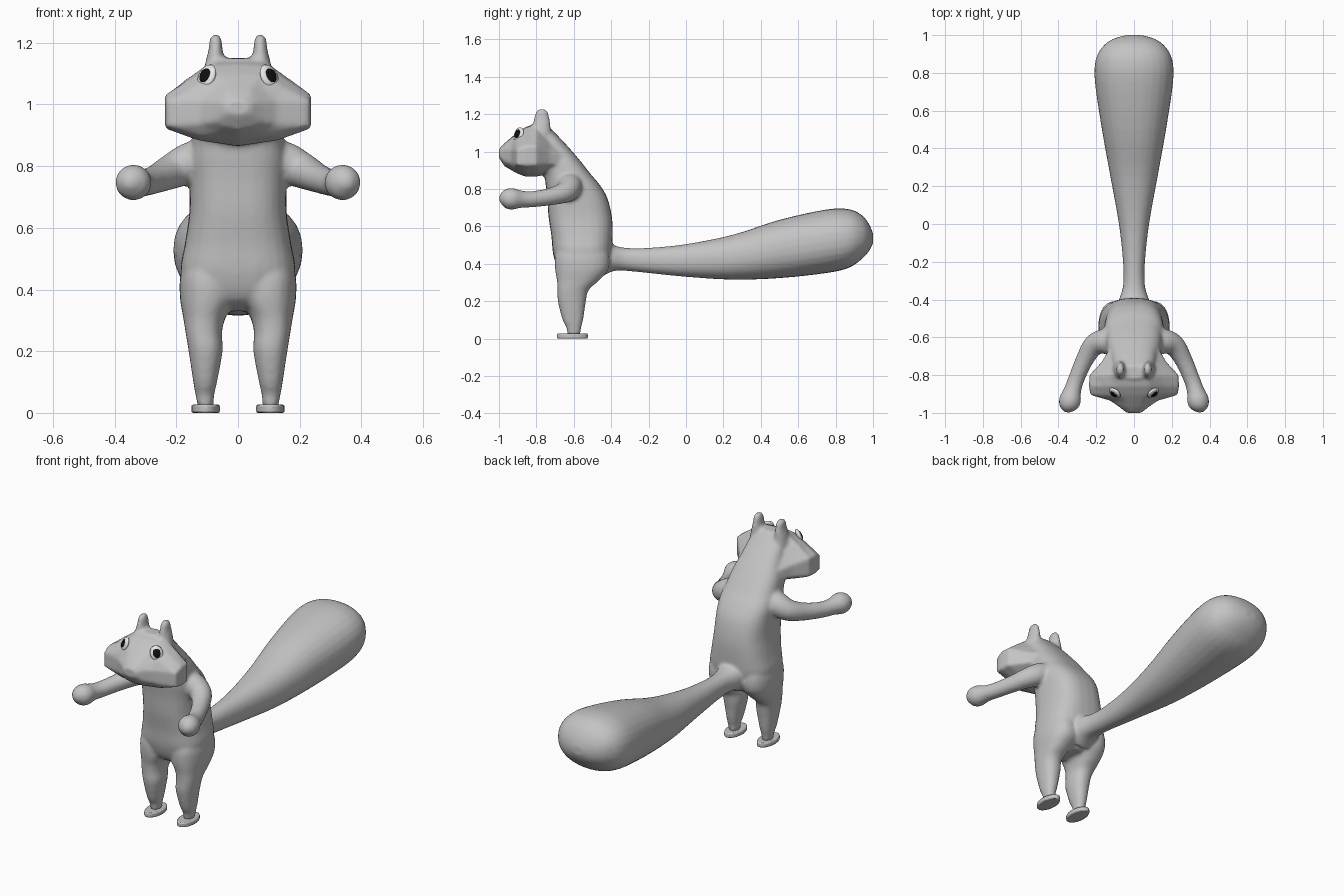
import bpy, bmesh, math
from mathutils import Vector, Matrix

if "Cube" in bpy.data.objects:
    bpy.data.objects.remove(bpy.data.objects["Cube"])


def material(name, rgb):
    m = bpy.data.materials.new(name)
    m.diffuse_color = (*rgb, 1)
    m.use_nodes = True
    m.node_tree.nodes["Principled BSDF"].inputs["Base Color"].default_value = m.diffuse_color
    return m


FUR = material("grey fur", (0.55, 0.55, 0.55))
WHITE = material("eye white", (0.8, 0.8, 0.8))
BLACK = material("pupil black", (0.005, 0.005, 0.005))


def smooth_rows(rows, n=4):
    """Catmull-Rom interpolation of rows of numbers."""
    out = []
    for i in range(len(rows) - 1):
        p = [rows[max(i - 1, 0)], rows[i], rows[i + 1], rows[min(i + 2, len(rows) - 1)]]
        for k in range(n):
            t = k / n
            out.append([0.5 * (2 * b + (c - a) * t + (2 * a - 5 * b + 4 * c - d) * t * t
                               + (3 * b - a - 3 * c + d) * t ** 3) for a, b, c, d in zip(*p)])
    return out + [list(rows[-1])]


def skin(bm, rings):
    """Closed tube through rings of points."""
    loops = [[bm.verts.new(p) for p in r] for r in rings]
    n = len(loops[0])
    for a, b in zip(loops, loops[1:]):
        for i in range(n):
            j = (i + 1) % n
            bm.faces.new((a[i], a[j], b[j], b[i]))
    bm.faces.new(loops[0][::-1])
    bm.faces.new(loops[-1])


def oval(c, u, v, power=2.0, n=28):
    """Superellipse ring around c spanned by u and v."""
    pts = []
    for i in range(n):
        a = 2 * math.pi * i / n
        s, t = math.cos(a), math.sin(a)
        e = 2 / power
        pts.append(Vector(c) + Vector(u) * math.copysign(abs(s) ** e, s)
                   + Vector(v) * math.copysign(abs(t) ** e, t))
    return pts


def upright(bm, rows, power):
    """Loft along z; rows are z, x min, x max, y front, y back."""
    skin(bm, [oval(((x0 + x1) / 2, (f + b) / 2, z), ((x1 - x0) / 2, 0, 0),
                   (0, (b - f) / 2, 0), power)
              for z, x0, x1, f, b in smooth_rows(rows)])


bm = bmesh.new()

# torso, running up into the nape
torso = [(.33, -.62, -.48, .04), (.37, -.68, -.43, .13), (.45, -.71, -.40, .185),
         (.55, -.72, -.392, .172), (.65, -.735, -.396, .158), (.75, -.742, -.42, .158),
         (.82, -.75, -.46, .16), (.88, -.76, -.51, .15), (.95, -.80, -.565, .14),
         (1.02, -.82, -.625, .12), (1.10, -.83, -.70, .10), (1.15, -.82, -.75, .06)]
upright(bm, [(z, -w, w, f, b) for z, f, b, w in torso], 2.7)

# tail: y, half width, z bottom, z top
tail = [(-.45, .09, .33, .53), (-.39, .075, .36, .50), (-.32, .057, .362, .485),
        (-.2, .058, .35, .485), (0, .08, .33, .505), (.25, .125, .315, .555),
        (.5, .17, .323, .635), (.75, .207, .35, .69), (.87, .203, .378, .692),
        (.94, .165, .425, .66), (.98, .11, .47, .61), (1.0, .04, .51, .56)]
skin(bm, [oval((0, y, (lo + hi) / 2), (w, 0, 0), (0, 0, (hi - lo) / 2), 2.2)
          for y, w, lo, hi in smooth_rows(tail)])

# head: y, half width, crown half width, z top, cheek top, cheek bottom, z chin
head = [(-.66, .13, .05, 1.04, .98, .93, .90), (-.73, .17, .06, 1.10, 1.0, .93, .88),
        (-.80, .235, .08, 1.15, 1.03, .925, .865), (-.86, .238, .08, 1.13, 1.03, .923, .865),
        (-.905, .23, .07, 1.10, 1.01, .93, .883), (-.935, .125, .05, 1.075, 1.01, .935, .90),
        (-.97, .075, .04, 1.045, 1.01, .945, .92), (-1.0, .038, .02, 1.015, 1.0, .975, .965)]
rings = []
for y, w, t, top, hi, lo, bot in head:
    half = [(t, top - .004), ((t + w) / 2, (top + hi) / 2), (w, hi), (w, lo),
            (.55 * w, (lo + 2 * bot) / 3)]
    loop = [(0, top)] + half + [(0, bot)] + [(-x, z) for x, z in reversed(half)]
    rings.append([Vector((x, y, z)) for x, z in loop])
skin(bm, rings)

leg = [(.02, .08, .13, -.635, -.565), (.06, .077, .138, -.64, -.56),
       (.10, .068, .145, -.66, -.55), (.20, .05, .16, -.685, -.535),
       (.26, .052, .17, -.687, -.52), (.31, .04, .178, -.69, -.465),
       (.37, .01, .188, -.70, -.415), (.44, .01, .188, -.70, -.41),
       (.50, .03, .17, -.68, -.43)]
ear = [(1.09, .035, .115, -.83, -.72), (1.14, .043, .105, -.82, -.725),
       (1.18, .05, .095, -.812, -.73), (1.21, .053, .092, -.803, -.738),
       (1.228, .062, .083, -.785, -.755)]
arm = [(.04, -.62, .82, .07), (.14, -.62, .815, .068), (.21, -.64, .785, .058),
       (.262, -.72, .76, .047), (.305, -.82, .745, .043), (.325, -.88, .745, .046),
       (.338, -.93, .747, .058), (.348, -.97, .747, .048), (.352, -.998, .745, .015)]

for s in (1, -1):
    # legs and ears
    for rows, power in ((leg, 2.3), (ear, 2.0)):
        upright(bm, [(z, s * a, s * b, f, k) for z, a, b, f, k in rows], power)
    # arms with rounded hands
    path = smooth_rows(arm)
    rings = []
    for i, (x, y, z, r) in enumerate(path):
        a, b = path[max(i - 1, 0)], path[min(i + 1, len(path) - 1)]
        d = (Vector(b[:3]) - Vector(a[:3])).normalized()
        side = d.cross(Vector((0, 0, 1))).normalized()
        up = side.cross(d)
        rings.append([Vector((p.x * s, p.y, p.z))
                      for p in oval((x, y, z), side * r, up * r)])
    skin(bm, rings)

# fuse all parts into one soft skin
bmesh.ops.recalc_face_normals(bm, faces=bm.faces)
mesh = bpy.data.meshes.new("body")
bm.to_mesh(mesh)
bm.free()
mesh.materials.append(FUR)
body = bpy.data.objects.new("body", mesh)
bpy.context.collection.objects.link(body)
fuse = body.modifiers.new("fuse", 'REMESH')
fuse.mode = 'VOXEL'
fuse.voxel_size = 0.01
fuse.use_smooth_shade = True
soft = body.modifiers.new("soften", 'SMOOTH')
soft.factor = 0.5
soft.iterations = 4

# flat oval feet
for s, label in ((1, "left"), (-1, "right")):
    bpy.ops.mesh.primitive_cylinder_add(vertices=20, radius=1, depth=1,
                                        location=(s * .105, -.607, .0155))
    foot = bpy.context.object
    foot.name = label + "_foot"
    foot.scale = (.046, .083, .027)
    bpy.ops.object.transform_apply(location=False, rotation=False, scale=True)
    foot.location.z = .0135
    foot.data.materials.append(FUR)
    bevel = foot.modifiers.new("round", 'BEVEL')
    bevel.width = .006
    bevel.segments = 2
    bpy.ops.object.shade_smooth_by_angle()

# eyes set on the face surface, tilted inwards at the top
bpy.context.view_layer.update()
skin_eval = body.evaluated_get(bpy.context.evaluated_depsgraph_get())
hit, spot, _, _ = skin_eval.ray_cast(Vector((.1, -2, 1.09)), Vector((0, 1, 0)))
if not hit:
    spot = Vector((.1, -.875, 1.09))
spot = Vector(spot)
for s, label in ((1, "left"), (-1, "right")):
    n = Vector((.6 * s, -.7, .35)).normalized()
    up = Vector((-.3 * s, 0, 1))
    up = (up - n * up.dot(n)).normalized()
    turn = Matrix((up.cross(n), up, n)).transposed().to_4x4()
    centre = Vector((spot.x * s, spot.y, spot.z))
    for part, mat, size, out in (("eye", WHITE, (.035, .042, .014), .002),
                                 ("pupil", BLACK, (.021, .025, .007), .0125)):
        bpy.ops.mesh.primitive_uv_sphere_add(segments=16, ring_count=10, radius=1)
        o = bpy.context.object
        o.name = label + "_" + part
        o.data.transform(Matrix.Translation(centre + n * out) @ turn
                         @ Matrix.Diagonal((*size, 1)))
        o.data.materials.append(mat)
        bpy.ops.object.shade_smooth()
